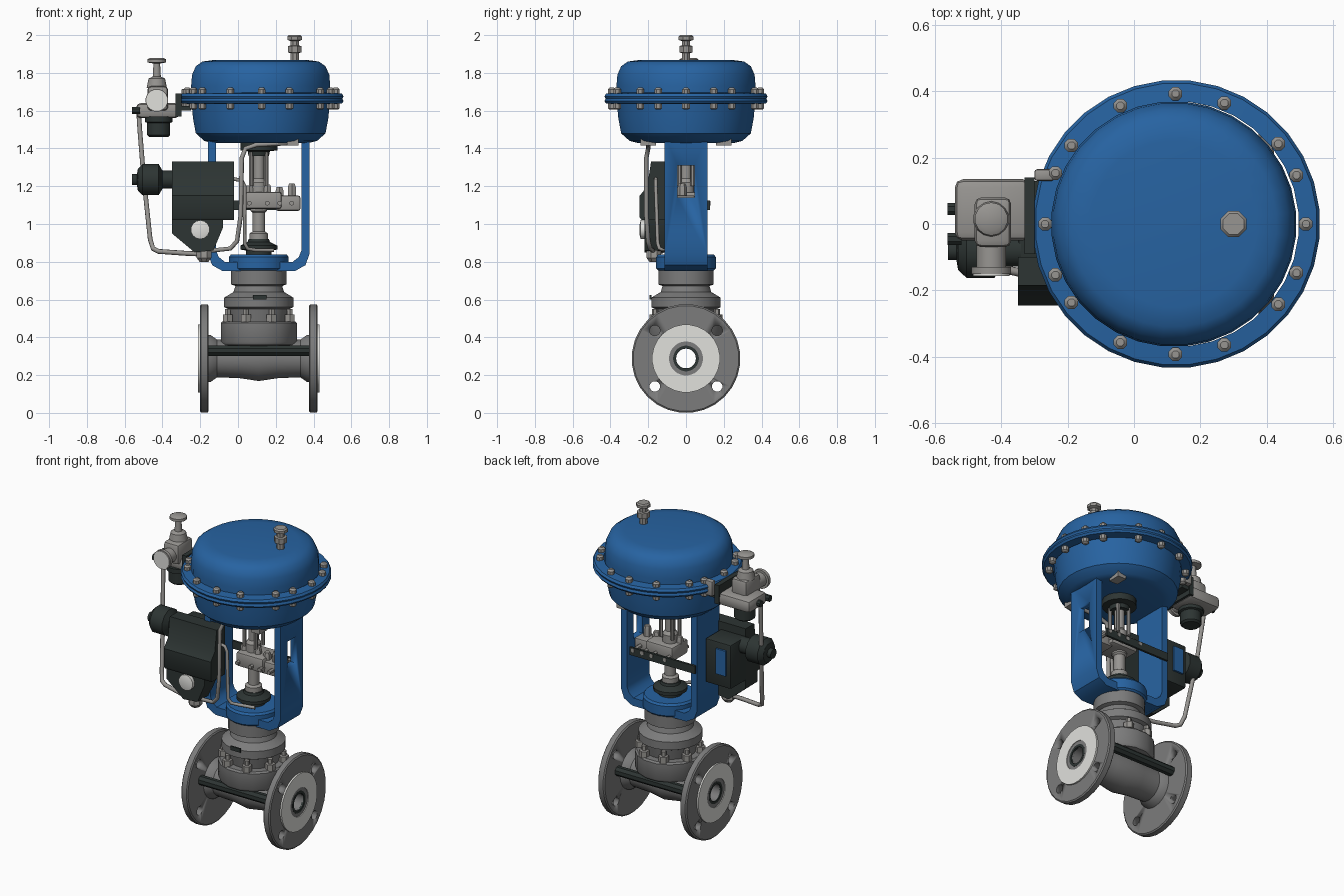
import bpy, bmesh, math
from mathutils import Matrix, Vector

if "Cube" in bpy.data.objects:
    bpy.data.objects.remove(bpy.data.objects["Cube"])


def mat(name, c):
    m = bpy.data.materials.new(name)
    m.diffuse_color = (*c, 1)
    m.use_nodes = True
    m.node_tree.nodes["Principled BSDF"].inputs["Base Color"].default_value = m.diffuse_color
    return m


BLUE = mat("blue paint", (0.02, 0.125, 0.36))
STEEL = mat("cast steel", (0.2, 0.2, 0.2))
LIGHT = mat("light metal", (0.31, 0.3, 0.285))
DARK = mat("dark housing", (0.026, 0.035, 0.033))
WHITE = mat("white face", (0.75, 0.75, 0.72))
AX = {'Z': Matrix(), 'X': Matrix.Rotation(math.pi / 2, 4, 'Y'), 'Y': Matrix.Rotation(-math.pi / 2, 4, 'X')}


def finish(name, bm, m, angle=35):
    bmesh.ops.remove_doubles(bm, verts=bm.verts, dist=1e-5)
    bmesh.ops.recalc_face_normals(bm, faces=bm.faces)
    me = bpy.data.meshes.new(name)
    bm.to_mesh(me)
    bm.free()
    me.materials.append(m)
    me.shade_smooth()
    me.set_sharp_from_angle(angle=math.radians(angle))
    ob = bpy.data.objects.new(name, me)
    bpy.context.collection.objects.link(ob)
    return ob


def lathe(name, prof, loc, m, axis='Z', n=24, closed=False):
    """Revolve (radius, height) points round an axis; closed makes a ring."""
    bm = bmesh.new()
    if not closed:
        prof = [(0, prof[0][1])] + prof + [(0, prof[-1][1])]
    rings = []
    for k in range(n):
        a = 2 * math.pi * (k + 0.5) / n
        rings.append([bm.verts.new((r * math.cos(a), r * math.sin(a), h)) for r, h in prof])
    for k in range(n):
        A, B = rings[k], rings[(k + 1) % n]
        for i in range(len(prof) if closed else len(prof) - 1):
            j = (i + 1) % len(prof)
            bm.faces.new((A[i], A[j], B[j], B[i]))
    bmesh.ops.transform(bm, matrix=Matrix.Translation(loc) @ AX[axis], verts=bm.verts)
    bmesh.ops.remove_doubles(bm, verts=bm.verts, dist=1e-5)
    bmesh.ops.dissolve_degenerate(bm, edges=bm.edges, dist=1e-5)
    return finish(name, bm, m)


def cyl(name, r, a, b, loc, m, axis='Z', n=16):
    return lathe(name, [(r, a), (r, b)], loc, m, axis, n)


def box(name, x0, x1, y0, y1, z0, z1, m, bevel=0.0):
    bm = bmesh.new()
    bmesh.ops.create_cube(bm, size=1)
    for v in bm.verts:
        v.co = Vector(((x0 + x1) / 2 + v.co.x * (x1 - x0), (y0 + y1) / 2 + v.co.y * (y1 - y0),
                       (z0 + z1) / 2 + v.co.z * (z1 - z0)))
    if bevel:
        bmesh.ops.bevel(bm, geom=bm.edges, offset=bevel, segments=2, affect='EDGES', profile=0.5)
    return finish(name, bm, m)


def prism(name, pts, a, b, m, axis='Y'):
    """Extrude an (x, z) outline along y, or a (y, z) outline along x."""
    bm = bmesh.new()
    f = bm.faces.new([bm.verts.new((u, a, v) if axis == 'Y' else (a, u, v)) for u, v in pts])
    new = bmesh.ops.extrude_face_region(bm, geom=[f])['geom']
    d = (0, b - a, 0) if axis == 'Y' else (b - a, 0, 0)
    bmesh.ops.translate(bm, vec=d, verts=[g for g in new if isinstance(g, bmesh.types.BMVert)])
    return finish(name, bm, m)


def tube(name, pts, r, m):
    cu = bpy.data.curves.new(name, 'CURVE')
    cu.dimensions = '3D'
    cu.bevel_depth, cu.bevel_resolution, cu.use_fill_caps = r, 2, True
    sp = cu.splines.new('POLY')
    sp.points.add(len(pts) - 1)
    for p, c in zip(sp.points, pts):
        p.co = (*c, 1)
    cu.materials.append(m)
    ob = bpy.data.objects.new(name, cu)
    bpy.context.collection.objects.link(ob)


def cut(ob, cutters):
    for c in cutters:
        md = ob.modifiers.new("cut", 'BOOLEAN')
        md.operation, md.object, md.solver = 'DIFFERENCE', c, 'EXACT'
        bpy.context.view_layer.objects.active = ob
        bpy.ops.object.modifier_apply(modifier=md.name)
        bpy.data.objects.remove(c)


CX, CZ = 0.11, 0.288          # valve axis
# valve body: hollow pipe, end flanges with bolt holes, raised faces
lathe("body_pipe", [(.052, -.29), (.13, -.29), (.125, -.255), (.1, -.22), (.105, -.1), (.12, 0),
                    (.105, .1), (.1, .22), (.125, .255), (.13, .29), (.052, .29)],
      (CX, 0, CZ), STEEL, 'X', 28, True)
for s, side in ((-1, "left"), (1, "right")):
    fl = lathe(side + "_flange", [(.052, .265), (.28, .265), (.288, .272), (.288, .306), (.28, .312), (.052, .312)],
               (CX, 0, CZ), STEEL, 'X', 28, True)
    if s < 0:
        fl.data.transform(Matrix.Translation((-.577, 0, 0)))
    cut(fl, [cyl("hole_cutter", .028, -.5, .5, (CX, y, CZ + z), STEEL, 'X', 12)
             for y in (-.165, .165) for z in (-.148, .148)])
    for nm, r0, r1, h, m in (("raised_face", .09, .18, .322, WHITE), ("seat_ring", .068, .09, .318, STEEL),
                             ("bore_liner", .052, .068, .319, DARK)):
        lathe(side + "_" + nm, [(r0, s * .305), (r1, s * .305), (r1, s * h), (r0, s * h)],
              (CX, 0, CZ), m, 'X', 28, True)
for y in (-.15, .15):
    cyl("side_rib", .03, -.27, .27, (CX, y, .33), DARK, 'X', 8)
# bonnet with studs and nuts
lathe("body_neck", [(.12, .345), (.195, .36), (.205, .375), (.205, .475), (.195, .485)], (CX, 0, 0), STEEL, n=16)
lathe("bonnet", [(.15, .48), (.165, .55), (.185, .56), (.185, .61), (.135, .64), (.125, .672), (.148, .68),
                 (.148, .76)], (CX, 0, 0), STEEL)
for k in range(8):
    a = math.pi * (k + .5) / 4
    lathe("bonnet_nut", [(.03, .48), (.03, .52), (.016, .522), (.016, .55)],
          (CX + .178 * math.cos(a), .178 * math.sin(a), 0), LIGHT, n=6)
box("bonnet_tag", .08, .15, -.192, -.183, .6, .625, DARK)

# yoke: U-shaped frame, window in the right leg, round base
half = [(.268, 1.47), (.268, .84), (.247, .782), (.19, .75)]
inner = [(.18, .8), (.212, .825), (.226, .86), (.226, 1.47)]
outline = half + [(-x, z) for x, z in reversed(half)] + [(-x, z) for x, z in reversed(inner)] + inner
yoke = prism("yoke", [(CX + x, z) for x, z in outline], -.113, .113, BLUE)
cut(yoke, [box("window_cutter", .3, .42, -.045, .045, 1.14, 1.31, BLUE)])
lathe("yoke_base", [(.15, .755), (.16, .765), (.16, .825), (.15, .838)], (CX, 0, 0), BLUE, n=20)

# actuator: two shells, rim, ring of bolts
AC = (.12, 0, 0)
lathe("upper_shell", [(.37, 1.67), (.37, 1.73), (.365, 1.79), (.345, 1.835), (.31, 1.86), (.25, 1.868)], AC, BLUE, n=32)
lathe("lower_shell", [(.26, 1.43), (.3, 1.44), (.345, 1.48), (.36, 1.56), (.37, 1.67)], AC, BLUE, n=32)
lathe("rim", [(.37, 1.635), (.425, 1.638), (.434, 1.65), (.428, 1.664), (.434, 1.676), (.425, 1.69), (.37, 1.695)],
      (.127, 0, 0), BLUE, n=32, closed=True)
for d in (0, 22, 38, 68, 90, 115, 143, 157, 180):
    for s in ((1,) if d in (0, 180) else (1, -1)):
        a = math.radians(d) * s
        lathe("rim_bolt", [(.012, 1.605), (.022, 1.612), (.022, 1.637), (.012, 1.64), (.012, 1.69), (.022, 1.692),
                           (.022, 1.712), (.012, 1.722)],
              (.125 + .393 * math.cos(a), .393 * math.sin(a), 0), LIGHT, n=8)
lathe("breather", [(.024, 1.86), (.024, 1.905), (.038, 1.908), (.038, 1.942), (.024, 1.945), (.024, 1.968),
                   (.042, 1.975), (.042, 1.992), (.034, 2.0)], (.3, 0, 0), LIGHT, n=8)
for y in (-.2, .2):
    box("lower_port", .26, .32, y - .04, y + .04, 1.415, 1.45, LIGHT)

# stem, packing and clamp
lathe("packing_gland", [(.07, .83), (.07, .86), (.1, .865), (.1, .885), (.06, .905), (.055, .92)], (CX, 0, 0), DARK, n=16)
lathe("stem", [(.035, .9), (.05, .92), (.05, .95), (.034, .96), (.034, 1.06), (.045, 1.07), (.045, 1.22), (.03, 1.24),
               (.03, 1.44)], (CX, 0, 0), LIGHT, n=12)
lathe("stem_bushing", [(.055, 1.36), (.06, 1.385), (.1, 1.39), (.1, 1.435)], (CX, 0, 0), DARK, n=16)
for x in (.07, .15):
    for y in (-.035, .035):
        cyl("guide_rod", .012, 1.2, 1.38, (x, y, 0), LIGHT, n=8)
box("stem_clamp", .04, .23, -.08, .08, 1.08, 1.17, LIGHT, .012)
box("clamp_arm", .2, .33, -.06, .05, 1.07, 1.15, LIGHT, .01)
for x, z in ((.06, 1.205), (.155, 1.21), (.22, 1.195), (.285, 1.215)):
    lathe("clamp_bolt", [(.024, 1.12), (.024, z - .02), (.017, z)], (x, -.02, 0), LIGHT, n=6)
    cyl("clamp_cross_bolt", .013, -.1, .13, (x, 0, 1.11), LIGHT, 'Y', 6)
box("feedback_bar", -.15, .31, .112, .126, 1.075, 1.125, DARK)

# positioner housing
prism("positioner_cover", [(-.1, 1.33), (-.185, 1.33), (-.205, 1.2), (-.245, 1.15), (-.245, 1.035), (-.235, 1.02),
                           (-.1, 1.02)], -.35, -.02, DARK, 'X')
prism("positioner_base", [(-.35, 1.05), (-.08, 1.05), (-.08, .98), (-.13, .86), (-.23, .85), (-.35, .95)],
      -.22, -.1, DARK)
box("positioner_back", -.35, -.17, -.11, .05, 1.0, 1.28, DARK, .01)
box("mounting_plate", -.32, -.25, .05, .062, 1.08, 1.24, BLUE)
lathe("positioner_cap", [(.03, -.56), (.03, -.535), (.06, -.53), (.085, -.505), (.085, -.42), (.05, -.4), (.05, -.34)],
      (0, -.08, 1.235), DARK, 'X', 12)
lathe("lower_gauge", [(.03, -.245), (.05, -.24), (.05, -.205)], (-.2, 0, .97), WHITE, 'Y', 14)
lathe("lower_valve", [(.025, .8), (.042, .82), (.042, .865), (.03, .89)], (-.18, -.17, 0), LIGHT, n=8)

# air regulator with gauge, bowl and knob
box("regulator_body", -.54, -.31, -.05, .135, 1.56, 1.64, LIGHT, .025)
box("regulator_block", -.48, -.37, -.07, .08, 1.6, 1.73, LIGHT, .02)
lathe("regulator_bowl", [(.05, 1.46), (.062, 1.47), (.062, 1.535), (.075, 1.54), (.075, 1.57)], (-.42, .01, 0), DARK, n=14)
lathe("regulator_knob", [(.055, 1.72), (.045, 1.77), (.022, 1.78), (.018, 1.85), (.05, 1.855), (.05, 1.872), (.035, 1.88)],
      (-.43, .015, 0), LIGHT, n=14)
cyl("gauge_stub", .045, -.14, -.02, (-.43, 0, 1.655), LIGHT, 'Y', 14)
cyl("gauge_case", .06, -.15, -.13, (-.43, 0, 1.655), LIGHT, 'Y', 16)
cyl("gauge_face", .056, -.156, -.149, (-.43, 0, 1.655), WHITE, 'Y', 16)
for y in (-.045, .045):
    cyl("regulator_port", .02, -.562, -.52, (0, y, 1.6), DARK, 'X', 8)
box("regulator_bracket", -.33, -.25, -.09, .13, 1.6, 1.625, DARK)
box("bracket_upright", -.33, -.3, -.09, .14, 1.57, 1.69, DARK)
box("bracket_lug", -.3, -.24, .13, .165, 1.62, 1.715, LIGHT, .008)

# air pipes
tube("supply_pipe", [(-.525, .0, 1.58), (-.52, -.01, 1.5), (-.5, -.04, 1.25), (-.465, -.1, .92), (-.45, -.12, .87),
                     (-.42, -.13, .855), (-.28, -.16, .845), (-.18, -.17, .84)], .013, LIGHT)
tube("signal_pipe", [(.3, -.2, 1.43), (.1, -.2, 1.42), (.04, -.2, 1.4), (.02, -.21, 1.35), (.015, -.21, 1.05),
                     (-.005, -.2, .91), (-.04, -.19, .87), (-.18, -.17, .855)], .012, LIGHT)
tube("vent_pipe", [(-.03, -.16, 1.24), (.02, -.16, 1.23), (.035, -.16, 1.2), (.035, -.15, .9), (.05, -.14, .87),
                   (.09, -.12, .862), (.19, -.1, .862)], .01, LIGHT)
